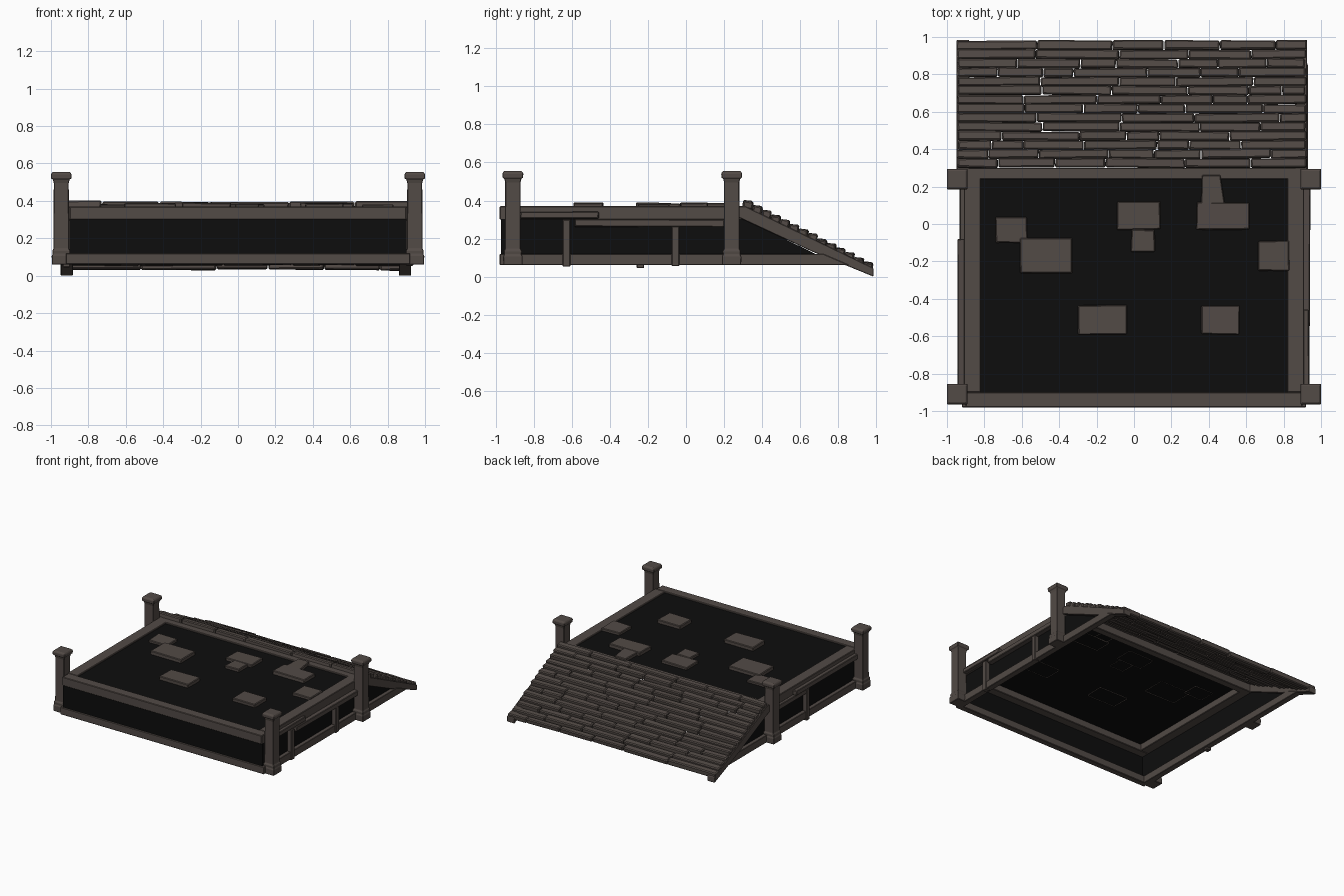
import bpy, bmesh, math, random
from mathutils import Matrix, Vector

if "Cube" in bpy.data.objects:
    bpy.data.objects.remove(bpy.data.objects["Cube"])
random.seed(4)

def material(name, rgb):
    m = bpy.data.materials.new(name)
    m.diffuse_color = (*rgb, 1)
    m.use_nodes = True
    m.node_tree.nodes["Principled BSDF"].inputs["Base Color"].default_value = m.diffuse_color
    return m

WOOD = material("weathered_brown", (0.085, 0.069, 0.061))
DARK = material("black_void", (0.004, 0.004, 0.004))

def finish(name, bm, mat, bevel=0.0):
    bmesh.ops.recalc_face_normals(bm, faces=bm.faces)
    me = bpy.data.meshes.new(name)
    bm.to_mesh(me)
    bm.free()
    me.materials.append(mat)
    ob = bpy.data.objects.new(name, me)
    bpy.context.collection.objects.link(ob)
    if bevel:
        b = ob.modifiers.new("worn_edges", 'BEVEL')
        b.width, b.segments = bevel, 1
        b.limit_method = 'ANGLE'
    return ob

def add_box(bm, x0, x1, y0, y1, z0, z1, jit=0.0, rot=None):
    c = Vector(((x0 + x1) / 2, (y0 + y1) / 2, (z0 + z1) / 2))
    m = Matrix.Translation(c) @ (rot or Matrix()) @ Matrix.Diagonal((x1 - x0, y1 - y0, z1 - z0, 1))
    vs = bmesh.ops.create_cube(bm, size=1, matrix=m)['verts']
    for v in vs:
        v.co += Vector([random.uniform(-jit, jit) for _ in range(3)])
    return vs

def box(name, *d, mat=WOOD, bevel=0.004, jit=0.0):
    bm = bmesh.new()
    add_box(bm, *d, jit=jit)
    return finish(name, bm, mat, bevel)

def side_profile(name, pts, x0, x1, mat, bevel=0.0):
    """Extrude a (y, z) outline from x0 to x1."""
    bm = bmesh.new()
    f = bm.faces.new([bm.verts.new((x0, y, z)) for y, z in pts])
    ext = bmesh.ops.extrude_face_region(bm, geom=[f])['geom']
    bmesh.ops.translate(bm, vec=(x1 - x0, 0, 0), verts=[g for g in ext if isinstance(g, bmesh.types.BMVert)])
    return finish(name, bm, mat, bevel)

# Corner posts: stacked square sections with flared base and cap
SECTIONS = [(0.06, 0.05), (0.108, 0.051), (0.115, 0.046), (0.135, 0.048), (0.145, 0.041),
            (0.495, 0.04), (0.515, 0.045), (0.519, 0.054), (0.543, 0.055), (0.555, 0.046)]
def corner_post(name, x, y):
    bm = bmesh.new()
    rings = [[bm.verts.new((x + sx * h, y + sy * h, z)) for sx, sy in ((-1, -1), (1, -1), (1, 1), (-1, 1))]
             for z, h in SECTIONS]
    for a, b in zip(rings, rings[1:]):
        for i in range(4):
            j = (i + 1) % 4
            bm.faces.new((a[i], a[j], b[j], b[i]))
    bm.faces.new(rings[0])
    bm.faces.new(rings[-1])
    finish(name, bm, WOOD, 0.003)

for sx, side in ((-1, "left"), (1, "right")):
    corner_post("front_post_" + side, sx * 0.945, -0.91)
    corner_post("back_post_" + side, sx * 0.945, 0.24)

# Upper and lower frame beams
box("front_top_beam", -0.9, 0.9, -0.98, -0.9, 0.30, 0.37)
box("back_top_beam", -0.9, 0.9, 0.24, 0.30, 0.30, 0.37)
box("front_bottom_beam", -0.92, 0.92, -0.98, -0.93, 0.06, 0.12)
for sx, side in ((-1, "left"), (1, "right")):
    a, b = sorted((sx * 0.82, sx * 0.91))
    box("side_top_beam_" + side, a, b, -0.9, 0.26, 0.30, 0.37)
    a, b = sorted((sx * 0.88, sx * 0.93))
    bottom = [(-0.95, 0.06), (0.86, 0.06), (0.72, 0.12), (-0.95, 0.12)]
    side_profile("side_bottom_beam_" + side, bottom, a, b, WOOD, 0.003)
    # dark side wall with its wedge under the stairs
    wall = [(-0.97, 0.10), (0.72, 0.10), (0.29, 0.31), (-0.97, 0.31)]
    side_profile("side_wall_" + side, wall, sx * 0.893, sx * 0.899, DARK)
    # stair stringers
    c = -0.915 if sx < 0 else 0.893
    stringer = [(0.25, 0.32), (0.25, 0.37), (0.31, 0.37), (0.985, 0.045), (0.985, 0.0), (0.66, 0.133), (0.29, 0.305)]
    side_profile("stair_stringer_" + side, stringer, c - 0.033, c + 0.033, WOOD, 0.003)

# Dark deck and front wall
box("deck", -0.83, 0.83, -0.91, 0.25, 0.354, 0.36, mat=DARK, bevel=0)
box("front_wall", -0.9, 0.9, -0.972, -0.966, 0.10, 0.31, mat=DARK, bevel=0)

# Side rails and uprights, different on each side
box("right_upper_rail", 0.90, 0.935, -0.87, -0.46, 0.305, 0.34, jit=0.003)
box("right_lower_rail", 0.90, 0.942, -0.585, 0.20, 0.262, 0.302, jit=0.003)
box("left_upper_rail", -0.942, -0.90, -0.87, -0.08, 0.30, 0.34, jit=0.003)
box("left_lower_rail", -0.932, -0.90, -0.25, 0.20, 0.265, 0.302, jit=0.003)
for name, x, y, z in (("right_upright_front", 0.917, -0.628, 0.052), ("right_upright_back", 0.917, -0.055, 0.055),
                      ("left_upright", -0.917, -0.24, 0.044)):
    box(name, x - 0.02, x + 0.02, y - 0.02, y + 0.02, z, 0.30)

# Loose slabs on the deck, hollow beneath, edges poking through the deck
SLABS = [(-.74, -.57, -.10, .035), (-.61, -.33, -.265, -.075), (-.09, .14, -.03, .12), (-.015, .11, -.15, -.03),
         (.36, .485, .11, .26), (.335, .615, -.03, .115), (.665, .83, -.25, -.09), (-.3, -.04, -.59, -.435),
         (.36, .565, -.59, -.435)]
for i, (x0, x1, y0, y1) in enumerate(SLABS):
    bm = bmesh.new()
    top = 0.385 + random.uniform(-0.004, 0.004)
    add_box(bm, x0, x1, y0, y1, 0.349, top, jit=0.003)
    bm.faces.ensure_lookup_table()
    low = min(bm.faces, key=lambda f: f.calc_center_median().z)
    bmesh.ops.delete(bm, geom=[low], context='FACES_ONLY')
    ob = finish("deck_slab_%d" % (i + 1), bm, WOOD, 0.005)
    if i == 4:  # this slab narrows towards the back
        for v in ob.data.vertices:
            if v.co.y > 0.2 and v.co.x > 0.42:
                v.co.x -= 0.022

# Stair treads: fourteen overlapping rows of uneven blocks
for r in range(14):
    bm = bmesh.new()
    y, top = 0.327 + 0.0484 * r, 0.395 - 0.0247 * r
    x, end = -0.948 + random.uniform(0, 0.008), 0.922 + random.uniform(-0.008, 0.004)
    while x < end - 0.01:
        w = random.uniform(0.16, 0.46)
        if end - x - w < 0.12:
            w = end - x
        dy, dz = random.uniform(-0.002, 0.002), random.uniform(-0.004, 0.004)
        tilt = Matrix.Rotation(random.uniform(-0.01, 0.01), 4, 'Z') @ Matrix.Rotation(-0.12, 4, 'X')
        add_box(bm, x, x + w - 0.003, y - 0.026 + dy, y + 0.023 + dy, top - 0.042 + dz, top + dz, jit=0.003, rot=tilt)
        x += w
    finish("stair_row_%d" % (r + 1), bm, WOOD, 0.007)
